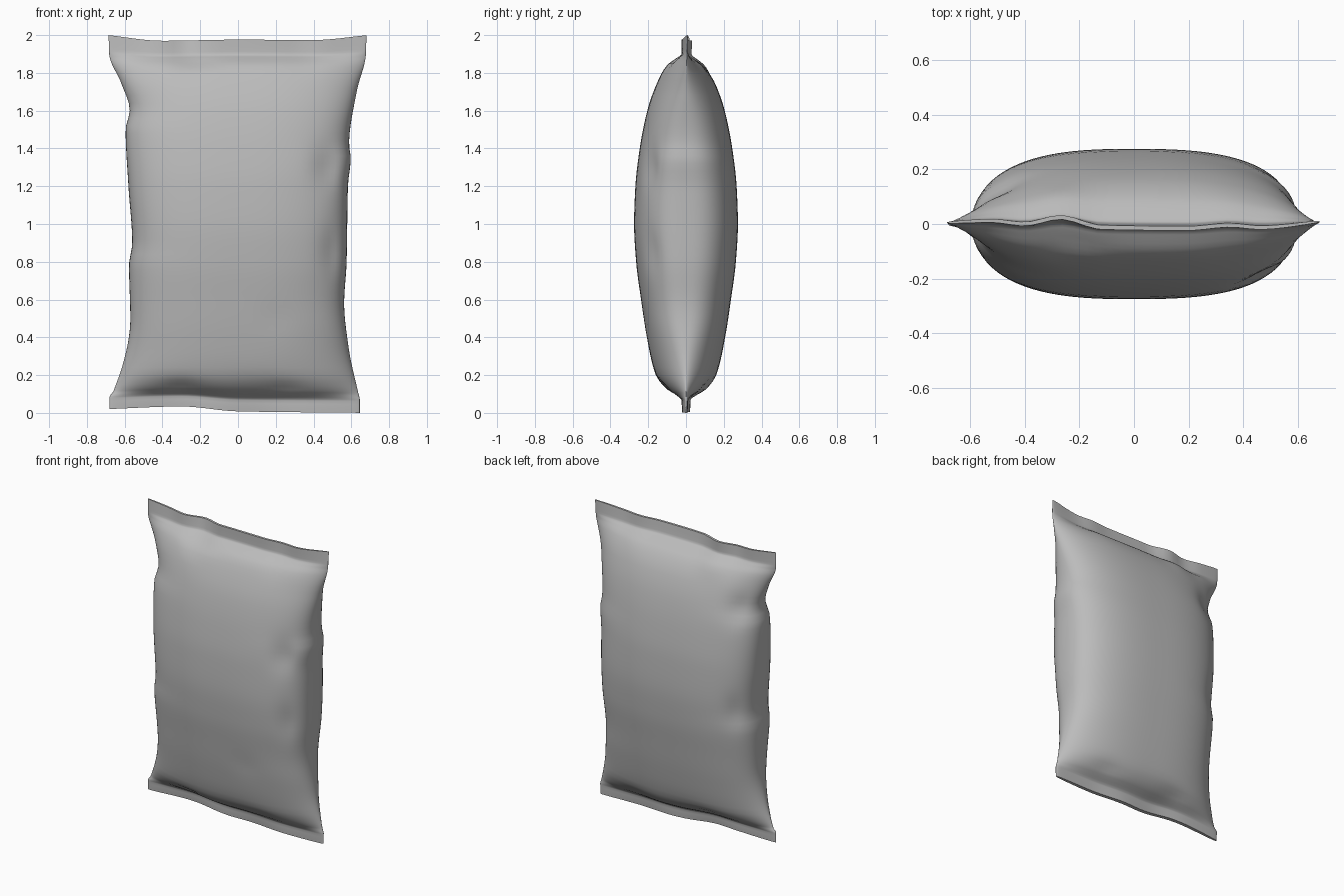
import bpy
import bmesh
from math import cos, pi, exp

cube = bpy.data.objects.get("Cube")
if cube:
    bpy.data.objects.remove(cube, do_unlink=True)


def curve(points):
    """Smooth function through (position, value) points, without overshoot."""
    n = len(points)
    slopes = [(points[i + 1][1] - points[i][1]) / (points[i + 1][0] - points[i][0])
              for i in range(n - 1)]
    tangents = [slopes[0]]
    for a, b in zip(slopes, slopes[1:]):
        tangents.append(2 * a * b / (a + b) if a * b > 0 else 0)
    tangents.append(slopes[-1])

    def value(t):
        t = min(max(t, points[0][0]), points[-1][0])
        i = next(k for k in range(n - 1) if t <= points[k + 1][0])
        h = points[i + 1][0] - points[i][0]
        s = (t - points[i][0]) / h
        return (points[i][1] * (1 + 2 * s) * (1 - s) ** 2
                + points[i + 1][1] * s * s * (3 - 2 * s)
                + h * tangents[i] * s * (1 - s) ** 2
                - h * tangents[i + 1] * s * s * (1 - s))
    return value


def bump(a, centre, size):
    return exp(-((a - centre) / size) ** 2)


# Outline and fullness of the bag by height
left_edge = curve([(0, .645), (.07, .645), (.1, .638), (.35, .585), (.58, .562), (.8, .575),
                   (1.2, .582), (1.35, .597), (1.42, .588), (1.7, .628), (1.9, .677), (2, .68)])
right_edge = curve([(0, .68), (.07, .68), (.1, .66), (.5, .57), (.78, .577), (.9, .56),
                    (1.2, .58), (1.5, .595), (1.6, .573), (1.75, .62), (1.9, .682), (2, .685)])
depth = curve([(0, .013), (.04, .017), (.065, .018), (.08, .035), (.12, .1), (.2, .16),
               (.4, .207), (.6, .238), (.8, .264), (1, .275), (1.2, .268), (1.4, .245),
               (1.6, .205), (1.75, .152), (1.85, .095), (1.89, .045), (1.915, .014), (2, .008)])
# Cross-section shape: low power is a full side, high power is a pinched one
power = curve([(0, .3), (.065, .3), (.1, .7), (.2, .62), (.5, .42), (1, .37),
               (1.5, .42), (1.75, .58), (1.88, .75), (1.92, .3), (2, .3)])
# Waviness of the two sealed strips
top_wave = curve([(-.69, .005), (-.52, .012), (-.4, 0), (-.27, .025), (-.12, -.012),
                  (.2, -.016), (.35, -.004), (.46, -.013), (.69, .01)])
bottom_wave = curve([(-.69, 0), (-.4, .008), (-.15, -.008), (.1, .008), (.35, -.008), (.69, .004)])
top_height = curve([(-.69, 0), (-.4, -.03), (0, -.024), (.4, -.026), (.69, 0)])
bottom_height = curve([(-.69, .02), (-.3, .034), (0, .008), (.69, 0)])
top_fade = curve([(1.75, 0), (1.9, .6), (2, 1)])
bottom_fade = curve([(0, 1), (.08, .7), (.22, 0)])

# Soft dents: side direction, x, z, size across, size up, amount
DENTS = [(-1, .47, 1.3, .07, .1, .022), (-1, .5, .85, .06, .12, .016),
         (-1, .2, .5, .1, .08, .004), (-1, -.2, 1.86, .12, .03, .012),
         (1, -.48, 1.6, .07, .09, .018), (1, -.5, .92, .06, .1, .016),
         (-1, -.3, .13, .09, .03, .012), (-1, .25, .13, .1, .03, .012),
         (1, -.25, .13, .1, .03, .012), (1, .3, .14, .1, .03, .012)]


def surface_point(u, side, z):
    x = u * (left_edge(z) if u > 0 else right_edge(z))
    full = max(0, 1 - abs(u) ** 2.7)
    y = depth(z) * full ** power(z)
    dent = sum(a * bump(x, cx, sx) * bump(z, cz, sz)
               for s, cx, cz, sx, sz, a in DENTS if s == side)
    y = side * max(y - dent * min(1, full * 3), y * .3)
    y += top_fade(z) * top_wave(x) + bottom_fade(z) * bottom_wave(x)
    height = z + top_fade(z) * top_height(x) + bottom_fade(z) * bottom_height(x)
    return x, y, height


# Bag: stacked rings, closer together at the seals
COLS = 48
low = [0, .02, .045, .062, .07, .08, .09, .105, .12, .14, .165]
high = [1.82, 1.84, 1.86, 1.875, 1.89, 1.9, 1.908, 1.916, 1.93, 1.965, 2]
rows = low + [.2 + 1.6 * i / 40 for i in range(41)] + high

bm = bmesh.new()
rings = []
for z in rows:
    front = [bm.verts.new(surface_point(cos(pi * i / COLS), -1, z)) for i in range(COLS + 1)]
    back = [bm.verts.new(surface_point(cos(pi * i / COLS), 1, z)) for i in range(COLS - 1, 0, -1)]
    rings.append(front + back)
count = 2 * COLS
for a, b in zip(rings, rings[1:]):
    for i in range(count):
        j = (i + 1) % count
        bm.faces.new((a[i], a[j], b[j], b[i]))

# Thin closing strips along the two seals
for ring in (rings[0], rings[-1]):
    for i in range(COLS):
        strip = [ring[i], ring[i + 1], ring[(count - i - 1) % count], ring[(count - i) % count]]
        bm.faces.new(list(dict.fromkeys(strip)))
bmesh.ops.recalc_face_normals(bm, faces=bm.faces)

mesh = bpy.data.meshes.new("pillow_bag")
bm.to_mesh(mesh)
bm.free()
bag = bpy.data.objects.new("pillow_bag", mesh)
bpy.context.collection.objects.link(bag)

# Plain grey film
film = bpy.data.materials.new("grey_film")
film.use_nodes = True
grey = (.5, .5, .5, 1)
film.diffuse_color = grey
film.node_tree.nodes["Principled BSDF"].inputs["Base Color"].default_value = grey
mesh.materials.append(film)

bpy.ops.object.select_all(action='DESELECT')
bag.select_set(True)
bpy.context.view_layer.objects.active = bag
bpy.ops.object.shade_smooth_by_angle(angle=pi / 3)
